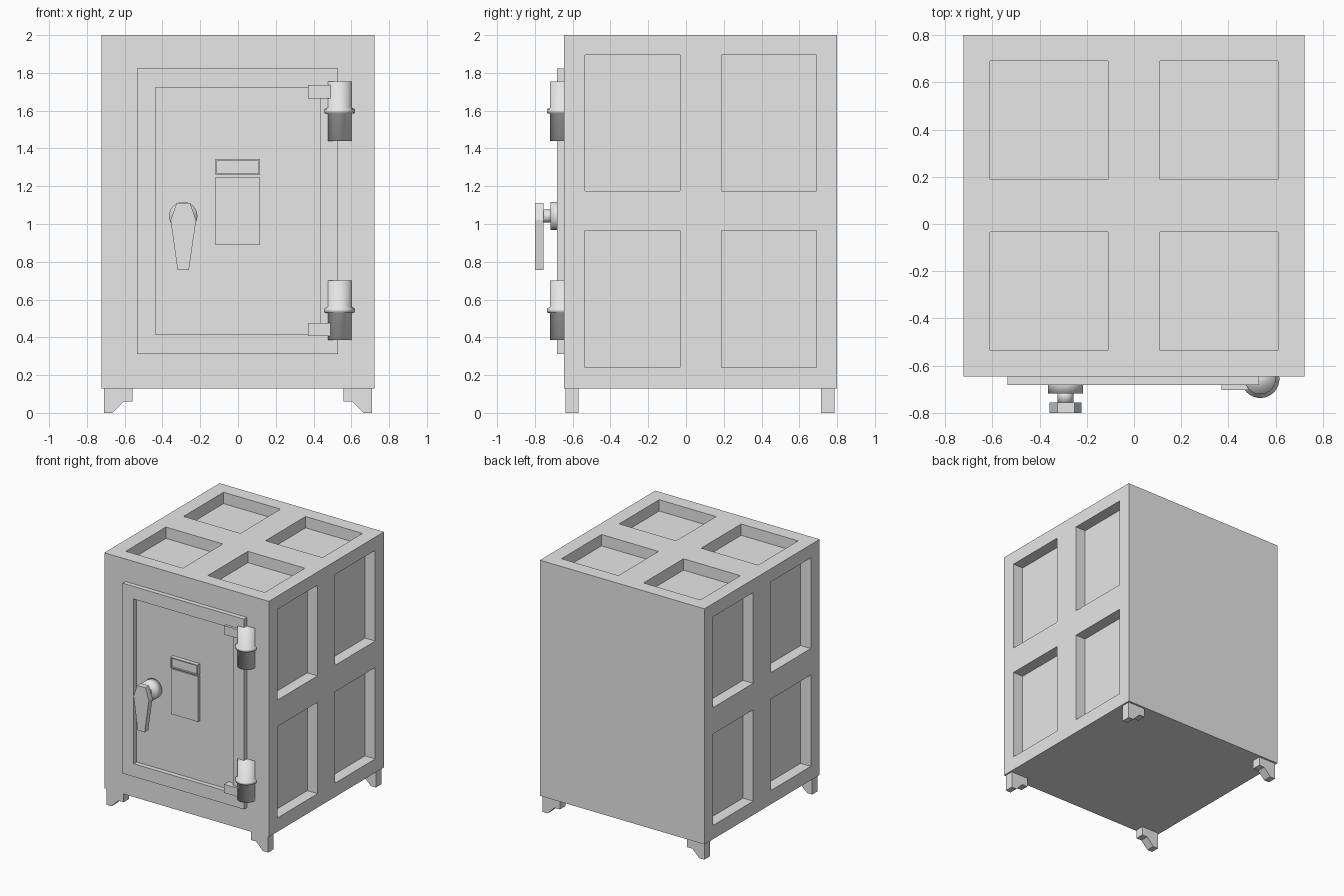
import bpy, bmesh, math
from mathutils import Matrix, Vector

old = bpy.data.objects.get("Cube")
if old:
    bpy.data.objects.remove(old, do_unlink=True)

# One plain grey for the whole safe
grey = bpy.data.materials.new("plain_grey")
grey.use_nodes = True
grey.diffuse_color = (0.8, 0.8, 0.8, 1)
grey.node_tree.nodes["Principled BSDF"].inputs["Base Color"].default_value = (0.8, 0.8, 0.8, 1)


def finish(name, bm, smooth=False):
    bmesh.ops.recalc_face_normals(bm, faces=bm.faces)
    for f in bm.faces:
        f.smooth = smooth
    me = bpy.data.meshes.new(name)
    bm.to_mesh(me)
    bm.free()
    me.materials.append(grey)
    ob = bpy.data.objects.new(name, me)
    bpy.context.collection.objects.link(ob)
    return ob


def box_bm(x, y, z):
    bm = bmesh.new()
    bmesh.ops.create_cube(bm, size=1)
    for v in bm.verts:
        v.co = [r[0] if c < 0 else r[1] for c, r in zip(v.co, (x, y, z))]
    return bm


def box(name, x, y, z):
    return finish(name, box_bm(x, y, z))


def prism(name, pts, y0, y1):
    """Extrude an (x, z) outline along y."""
    bm = bmesh.new()
    face = bm.faces.new([bm.verts.new((x, y0, z)) for x, z in pts])
    ext = bmesh.ops.extrude_face_region(bm, geom=[face])["geom"]
    bmesh.ops.translate(bm, vec=(0, y1 - y0, 0),
                        verts=[v for v in ext if isinstance(v, bmesh.types.BMVert)])
    return finish(name, bm)


def lathe(name, profile, place, n=32):
    """Revolve (radius, height) points about z, cap the ends, then place."""
    bm = bmesh.new()
    rings = [[bm.verts.new((r * math.cos(2 * math.pi * i / n),
                            r * math.sin(2 * math.pi * i / n), h)) for i in range(n)]
             for r, h in profile]
    for a, b in zip(rings, rings[1:]):
        for i in range(n):
            j = (i + 1) % n
            bm.faces.new((a[i], a[j], b[j], b[i]))
    bm.faces.new(rings[0])
    bm.faces.new(rings[-1])
    bm.transform(place)
    return finish(name, bm, smooth=True)


# Body with four sunken panels on the top and on each side
FRONT = -0.645
XS, YS, ZS = (-0.61, -0.11, 0.11, 0.61), (-0.535, -0.033, 0.188, 0.69), (0.24, 0.965, 1.175, 1.895)
bm = box_bm((-0.722, 0.722), (FRONT, 0.8), (0.13, 2.0))
for axis, cuts in enumerate((XS, YS, ZS)):
    normal = Vector((0, 0, 0))
    normal[axis] = 1
    for c in cuts:
        bmesh.ops.bisect_plane(bm, geom=bm.verts[:] + bm.edges[:] + bm.faces[:],
                               plane_co=normal * c, plane_no=normal)


def in_panel(v, cuts):
    return cuts[0] < v < cuts[1] or cuts[2] < v < cuts[3]


bm.normal_update()
panels = []
for f in bm.faces:
    c = f.calc_center_median()
    top = f.normal.z > 0.9 and in_panel(c.x, XS)
    side = abs(f.normal.x) > 0.9 and in_panel(c.z, ZS)
    if in_panel(c.y, YS) and (top or side):
        panels.append(f)
bmesh.ops.inset_individual(bm, faces=panels, thickness=0, depth=-0.09)
finish("safe_body", bm)

# Raised door frame, a ring around the flat door
bm = bmesh.new()
rects = [(-0.535, 0.53, 0.312, 1.822), (-0.438, 0.434, 0.415, 1.722)]
loops = [[bm.verts.new((x, y, z)) for x, z in ((a, c), (b, c), (b, d), (a, d))]
         for (a, b, c, d), y in ((rects[0], FRONT), (rects[0], -0.682),
                                 (rects[1], -0.682), (rects[1], FRONT))]
for k in range(4):
    p, q = loops[k], loops[(k + 1) % 4]
    for i in range(4):
        j = (i + 1) % 4
        bm.faces.new((p[i], p[j], q[j], q[i]))
finish("door_frame", bm)

# Lock plate and the framed window plate above it
box("lock_plate", (-0.12, 0.117), (-0.668, -0.64), (0.89, 1.25))
bm = box_bm((-0.12, 0.117), (-0.678, -0.64), (1.26, 1.345))
bm.normal_update()
face = [f for f in bm.faces if f.normal.y < -0.9]
bmesh.ops.inset_region(bm, faces=face, thickness=0.011)
bmesh.ops.inset_individual(bm, faces=face, thickness=0, depth=-0.012)
finish("window_plate", bm)

# Handle: round boss and shaft, then the tapered lever
to_front = Matrix.Translation((-0.29, 0, 1.042)) @ Matrix.Rotation(math.pi / 2, 4, 'X')
lathe("handle_boss", [(0.075, 0.64), (0.075, 0.718)], to_front)
lathe("handle_shaft", [(0.034, 0.70), (0.034, 0.76)], to_front)
lever = [(-0.325, 1.112), (-0.253, 1.112), (-0.222, 1.02),
         (-0.26, 0.757), (-0.32, 0.757), (-0.357, 1.02)]
prism("handle_lever", lever, -0.8, -0.755)

# Hinges: collared barrel with a bracket
hinge = [(0.065, 0), (0.065, 0.143), (0.081, 0.147), (0.081, 0.168), (0.065, 0.175), (0.065, 0.315)]
for tag, z, bz in (("upper", 1.44, (1.665, 1.735)), ("lower", 0.385, (0.408, 0.476))):
    lathe(tag + "_hinge_barrel", hinge, Matrix.Translation((0.535, -0.656, z)))
    box(tag + "_hinge_bracket", (0.37, 0.49), (-0.702, -0.64), bz)

# Four bracket feet
foot = [(0.71, 0.132), (0.71, 0), (0.665, 0), (0.605, 0.06), (0.558, 0.06), (0.558, 0.132)]
for sx, side in ((1, "left"), (-1, "right")):
    for end, y0, y1 in (("front", -0.637, -0.568), ("back", 0.715, 0.785)):
        prism(f"{end}_{side}_foot", [(sx * x, z) for x, z in foot], y0, y1)
